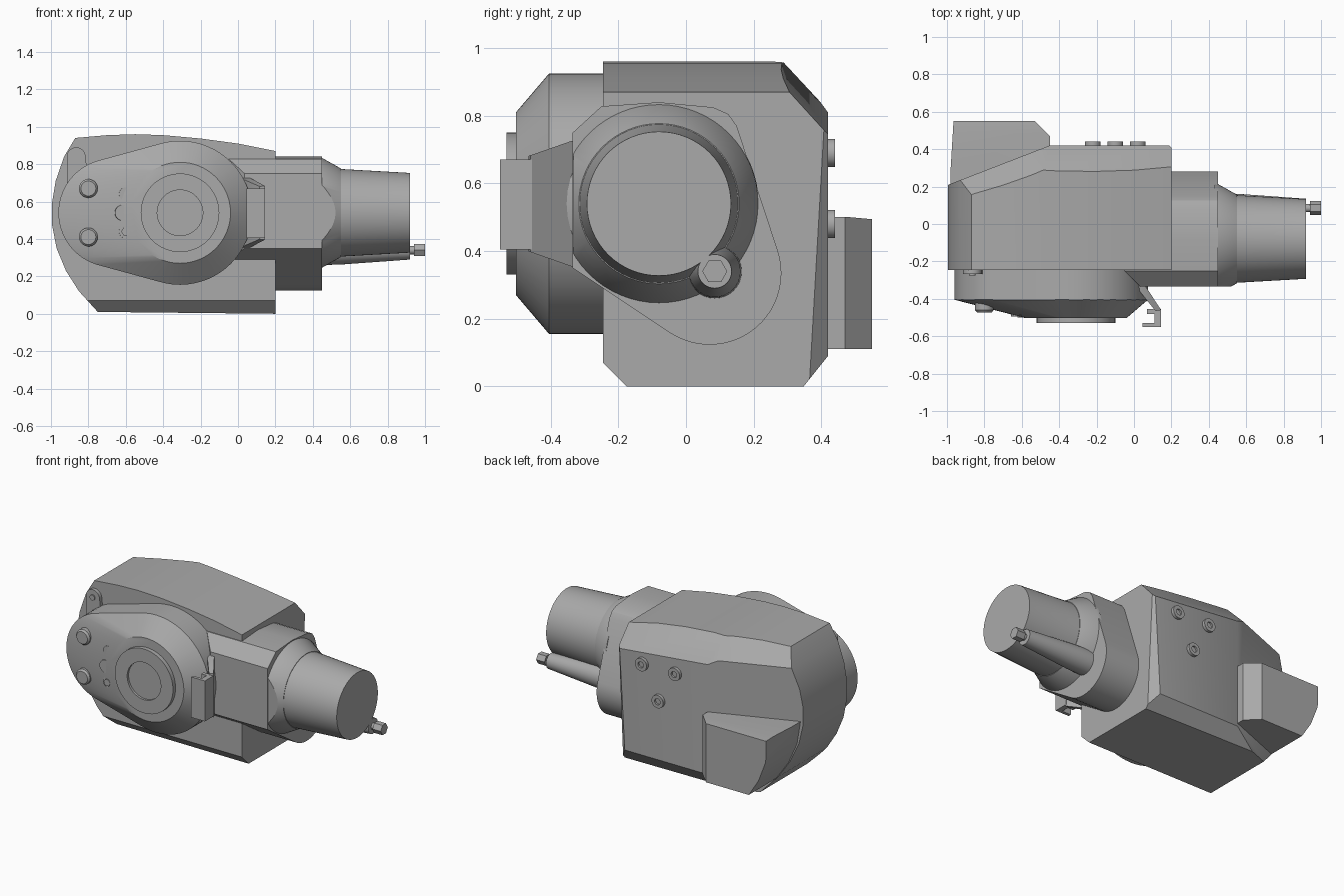
import bpy, bmesh, math
from mathutils import Vector

old = bpy.data.objects.get("Cube")
if old:
    bpy.data.objects.remove(old, do_unlink=True)

grey = bpy.data.materials.new("machine_grey")
grey.use_nodes = True
grey.diffuse_color = (0.4, 0.4, 0.4, 1)
grey.node_tree.nodes["Principled BSDF"].inputs["Base Color"].default_value = (0.4, 0.4, 0.4, 1)


def finish(name, bm, angle=25):
    bmesh.ops.recalc_face_normals(bm, faces=bm.faces)
    mesh = bpy.data.meshes.new(name)
    bm.to_mesh(mesh)
    bm.free()
    mesh.materials.append(grey)
    obj = bpy.data.objects.new(name, mesh)
    bpy.context.collection.objects.link(obj)
    bpy.ops.object.select_all(action='DESELECT')
    obj.select_set(True)
    bpy.context.view_layer.objects.active = obj
    bpy.ops.object.shade_smooth_by_angle(angle=math.radians(angle))
    return obj


def place(axis, t, p):
    u, v = p
    return Vector({'x': (t, u, v), 'y': (u, t, v), 'z': (u, v, t)}[axis])


def loft(name, axis, sections, cuts=()):
    """Skin equal-length outlines placed along an axis, then trim by planes."""
    bm = bmesh.new()
    rings = [[bm.verts.new(place(axis, t, p)) for p in pts] for t, pts in sections]
    n = len(rings[0])
    for a, b in zip(rings, rings[1:]):
        for i in range(n):
            bm.faces.new((a[i], a[(i + 1) % n], b[(i + 1) % n], b[i]))
    bm.faces.new(rings[0])
    bm.faces.new(rings[-1])
    bmesh.ops.recalc_face_normals(bm, faces=bm.faces)
    for point, normal in cuts:
        bmesh.ops.bisect_plane(bm, geom=bm.verts[:] + bm.edges[:] + bm.faces[:], dist=1e-5,
                               plane_co=point, plane_no=normal, clear_outer=True)
        rim = [e for e in bm.edges if e.is_boundary]
        if rim:
            bmesh.ops.holes_fill(bm, edges=rim, sides=0)
    return finish(name, bm)


def prism(name, axis, pts, a, b, cuts=()):
    return loft(name, axis, [(a, pts), (b, pts)], cuts)


def arc(c, r, a0=0, a1=360, n=64):
    steps = n if a1 - a0 == 360 else n - 1
    return [(c[0] + r * math.cos(math.radians(a0 + (a1 - a0) * i / steps)),
             c[1] + r * math.sin(math.radians(a0 + (a1 - a0) * i / steps))) for i in range(n)]


def turned(name, axis, c, profile, n=64, cuts=()):
    return loft(name, axis, [(t, arc(c, r, n=n)) for t, r in profile], cuts)


# Main housing: curved outline, trimmed with broad chamfers
outline = [(-0.75, 0.01), (0.2, 0), (0.2, 0.87), (0.0, 0.91), (-0.2, 0.937), (-0.4, 0.955),
           (-0.55, 0.96), (-0.7, 0.955), (-0.87, 0.94), (-0.93, 0.84), (-0.975, 0.71),
           (-0.995, 0.59), (-0.995, 0.48), (-0.97, 0.35), (-0.92, 0.23), (-0.85, 0.12)]
prism("housing", 'y', outline, -0.245, 0.42, [
    ((0.2, 0.315, 0.86), (0.1, 1.1, 1)),          # upper back
    ((-0.45, 0.42, 0.5), (-0.36, 0.93, 0)),       # back right corner
    ((-0.45, 0.32, 0.94), (-0.36, 0.93, 0.95)),   # upper back right corner
    ((0.2, 0.37, 0.1), (0.7, 0.7, -0.04)),        # back left edge
    ((0, -0.245, 0.07), (0, -1, -1)),             # lower front
    ((0, 0.36, 0.015), (0, 1, -0.8)),             # lower back
])

# Rear block on the back right corner
block = [(-0.45, 0.11), (-0.84, 0.11), (-0.91, 0.22), (-0.96, 0.35), (-0.98, 0.5), (-0.45, 0.5)]
prism("rear_block", 'y', block, 0.1, 0.55, [
    ((-0.53, 0.55, 0.3), (1, 1, 0)),
    ((-0.7, 0.43, 0.505), (0, 0.09, 1)),
    ((-0.965, 0.55, 0.5), (-1, 0.06, 0)),
])

# Neck block that joins housing and barrel
neck = [(-0.335, 0.35), (-0.335, 0.75), (-0.25, 0.828), (-0.08, 0.84), (0.08, 0.825),
        (0.125, 0.805), (0.15, 0.77)] + arc((0.07, 0.335), 0.212, 18, -123, 24)
prism("neck", 'x', neck, -0.05, 0.45, [((-0.05, -0.25, 0.5), (-1, -1, 0))])

# Tapered barrel with flattened shoulder
axis_c = (-0.08, 0.54)
turned("barrel_shoulder", 'x', axis_c, [(0.43, 0.295), (0.45, 0.293), (0.55, 0.237)],
       cuts=[((0, -0.333, 0), (0, -1, 0))])
turned("barrel", 'x', axis_c, [(0.52, 0.238), (0.55, 0.234), (0.92, 0.213)])

# Bolt channel beside the barrel, with its hex bolt
lug_c = (0.085, 0.34)
turned("bolt_channel", 'x', lug_c, [(0.44, 0.08), (0.56, 0.076), (0.92, 0.05)], 32)
turned("bolt_stem", 'x', lug_c, [(0.9, 0.022), (0.95, 0.022)], 24)
turned("bolt_head", 'x', lug_c, [(0.94, 0.037), (1.0, 0.037)], 6)

# Front cover: rounded outline narrowing to a round flat face
big, small = (-0.31, 0.54), (-0.67, 0.54)
bm = bmesh.new()
for y in (-0.2, -0.405):
    for p in arc(big, 0.385) + arc(small, 0.29):
        bm.verts.new(place('y', y, p))
for p in arc(big, 0.27):
    bm.verts.new(place('y', -0.503, p))
res = bmesh.ops.convex_hull(bm, input=bm.verts)
bmesh.ops.delete(bm, geom=[v for v in bm.verts if not v.link_faces], context='VERTS')
bmesh.ops.dissolve_limit(bm, angle_limit=0.01, verts=bm.verts, edges=bm.edges)
finish("front_cover", bm)

# Hub with recessed centre
turned("hub", 'y', big, [(-0.48, 0.21), (-0.53, 0.21), (-0.53, 0.122), (-0.515, 0.122)])

# Cover fittings
for z, side in ((0.67, "upper"), (0.41, "lower")):
    turned(side + "_cover_button", 'y', (-0.8, z), [(-0.38, 0.05), (-0.46, 0.05), (-0.472, 0.04)], 32)
turned("cover_latch", 'y', (-0.615, 0.54), [(-0.44, 0.05), (-0.495, 0.042)], 32)
for z in (0.44, 0.64):
    turned("cover_latch_arm", 'y', (-0.6, z), [(-0.44, 0.04), (-0.49, 0.036)], 24)
turned("cover_nut", 'y', (-0.6, 0.44), [(-0.48, 0.024), (-0.5, 0.024)], 6)

# Screw tab on the upper front corner
tab = [(-0.915, 0.68), (-0.8, 0.7), (-0.815, 0.84)] + arc((-0.865, 0.84), 0.05, 0, 180, 16)
prism("screw_tab", 'y', tab, -0.23, -0.268)
turned("tab_screw", 'y', (-0.865, 0.84), [(-0.25, 0.018), (-0.275, 0.018)], 24)

# Hooked bracket beside the cover
arm = [(0.02, -0.32), (0.06, -0.33), (0.145, -0.46), (0.115, -0.465), (0.03, -0.36)]
prism("bracket_arm", 'z', arm, 0.355, 0.725, [
    ((0, -0.34, 0.725), (0, -0.35, 1)), ((0, -0.34, 0.355), (0, -0.35, -1))])
hook = [(0.145, -0.455), (0.145, -0.55), (0.045, -0.55), (0.045, -0.53), (0.11, -0.53),
        (0.11, -0.48), (0.07, -0.48), (0.07, -0.455)]
prism("bracket_hook", 'z', hook, 0.405, 0.67)

# Back screws with sockets
for x, z in ((0.02, 0.69), (-0.22, 0.69), (-0.1, 0.48)):
    turned("back_screw", 'y', (x, z),
           [(0.39, 0.042), (0.44, 0.042), (0.44, 0.02), (0.428, 0.02)], 32)
